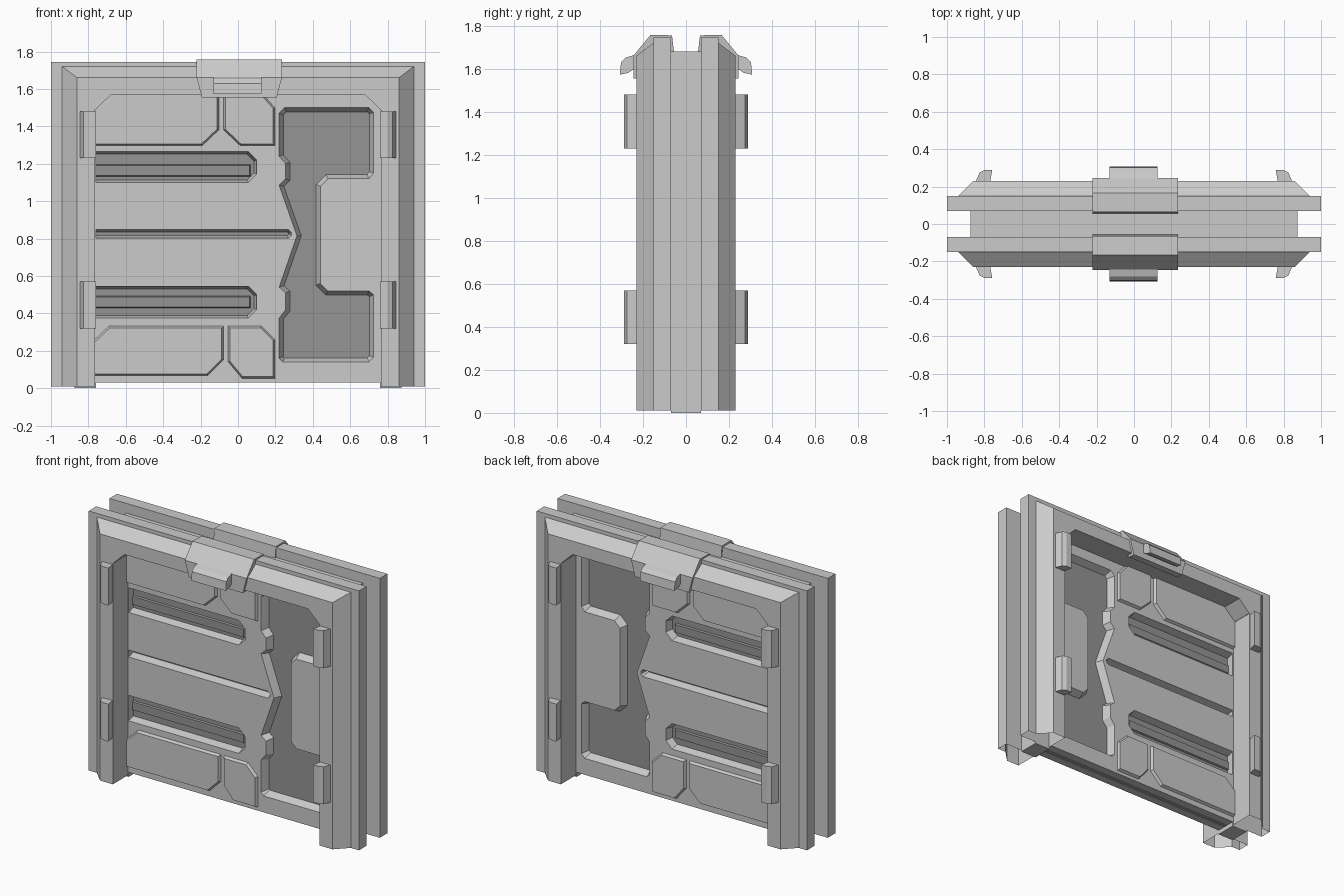
import bpy, bmesh
from mathutils import Vector

if "Cube" in bpy.data.objects:
    bpy.data.objects.remove(bpy.data.objects["Cube"])

dark = bpy.data.materials.new("dark_grey")
dark.diffuse_color = (0.3, 0.3, 0.3, 1)
dark.use_nodes = True
dark.node_tree.nodes["Principled BSDF"].inputs["Base Color"].default_value = dark.diffuse_color


def finish(name, bm, mirror="", mat=None):
    """Turn a bmesh into an object; mirror is any of 'x', 'y', 'xy'."""
    me = bpy.data.meshes.new(name)
    bm.to_mesh(me)
    bm.free()
    ob = bpy.data.objects.new(name, me)
    bpy.context.collection.objects.link(ob)
    if mat:
        me.materials.append(mat)
    if mirror:
        m = ob.modifiers.new("mirror", 'MIRROR')
        m.use_axis = ('x' in mirror, 'y' in mirror, False)
        m.use_mirror_merge = False
    return ob


def bridge(bm, rings):
    rows = [[bm.verts.new(p) for p in r] for r in rings]
    n = len(rows[0])
    for a, b in zip(rows, rows[1:]):
        for i in range(n):
            j = (i + 1) % n
            bm.faces.new((a[i], a[j], b[j], b[i]))
    return rows


def loft(name, rings, caps=True, **kw):
    """Bridge closed rings of 3D points."""
    bm = bmesh.new()
    rows = bridge(bm, rings)
    if caps:
        bm.faces.new(rows[0])
        bm.faces.new(rows[-1])
    bmesh.ops.recalc_face_normals(bm, faces=bm.faces)
    return finish(name, bm, **kw)


def box(name, x0, x1, y0, y1, z0, z1, **kw):
    return loft(name, [[(x0, y, z0), (x1, y, z0), (x1, y, z1), (x0, y, z1)] for y in (y0, y1)], **kw)


def inset(pts, d):
    """Mitred inward offset of a polygon in (x, z)."""
    p = [Vector(q) for q in pts]
    n = len(p)
    if sum(p[i - 1].x * p[i].y - p[i].x * p[i - 1].y for i in range(n)) < 0:
        d = -d
    out = []
    for i in range(n):
        a = (p[i] - p[i - 1]).normalized()
        b = (p[(i + 1) % n] - p[i]).normalized()
        na, nb = Vector((-a.y, a.x)), Vector((-b.y, b.x))
        out.append(p[i] + (na + nb) * (d / (1 + na.dot(nb))))
    return out


def prism(name, pts, y0, d0, y1, d1, **kw):
    """Polygon in (x, z) from y0 to y1 with an inset at each end."""
    return loft(name, [[(q.x, y, q.y) for q in inset(pts, d)] for y, d in ((y0, d0), (y1, d1))], **kw)


# Arched frame: a moulding swept up, across and down, with open feet
moulding = [(0, 0, -.07), (0, 0, -.15), (.06, .025, -.15), (.14, .085, -.23),
            (.235, .175, -.23), (.235, .175, -.07)]
rings = []
for sx, foot in ((-1, True), (-1, False), (1, False), (1, True)):
    rings.append([(sx * (1 - dx), y, .01 if foot else 1.745 - dz) for dx, dz, y in moulding])
loft("door_frame", rings, mirror="y", caps=False)
prism("frame_corner_gusset", [(.77, 1.575), (.68, 1.575), (.68, 1.568), (.762, 1.49), (.77, 1.49)],
      -.06, 0, -.2299, 0, mirror="xy")

# Recessed core between the two frame halves
box("core_post", .76, .875, -.0695, .0695, 0, 1.68, mirror="x")
box("core_header", -.76, .76, -.0695, .0695, 1.6, 1.68)

# Dark floor behind the openings
box("inner_panel", -.8, .8, -.02, .02, .03, 1.6, mat=dark)

# Door skin: a face with three slots open to the left and a notched window,
# each edge sloping back to the dark floor
outline = [(-.78, .03), (.78, .03), (.78, 1.6), (-.78, 1.6)]
for z0, z1, x1, c in ((1.1, 1.265, .1, .045), (.802, .848, .285, .015), (.375, .545, .1, .045)):
    outline += [(-.78, z1), (x1 - c, z1), (x1, z1 - c), (x1, z0 + c), (x1 - c, z0), (-.78, z0)]
window = [(.22, 1.47), (.25, 1.5), (.70, 1.5), (.725, 1.475), (.725, 1.15), (.70, 1.12),
          (.48, 1.12), (.44, 1.08), (.44, .56), (.48, .52), (.70, .52), (.725, .50),
          (.725, .165), (.70, .14), (.24, .14), (.22, .16), (.22, .375), (.255, .42),
          (.255, .51), (.22, .54), (.315, .815), (.22, 1.085), (.255, 1.12),
          (.255, 1.2), (.22, 1.24)]
bm = bmesh.new()
rim = []
for pts, d in ((outline, -.014), (window, .022)):
    front = [(x, -.07, z) for x, z in pts]
    back = [(q.x, -.02, max(q.y, .03)) for q in inset(pts, d)]
    row = bridge(bm, [front, back])[0]
    rim += [bm.edges.get((row[i - 1], row[i])) for i in range(len(row))]
bmesh.ops.triangle_fill(bm, edges=rim, use_beauty=True, use_dissolve=False, normal=(0, -1, 0))
bmesh.ops.recalc_face_normals(bm, faces=bm.faces)
flat = [f for f in bm.faces if all(abs(v.co.y + .07) < 1e-5 for v in f.verts)]
if sum(f.normal.y for f in flat) > 0:
    bmesh.ops.reverse_faces(bm, faces=bm.faces)
finish("door_skin", bm, mirror="y")

# Low rails inside the two wide slots
for z in (1.165, .46):
    prism("slot_rail", [(-.78, z - .035), (.07, z - .035), (.07, z + .035), (-.78, z + .035)],
          -.015, 0, -.03, .008, mirror="y", mat=dark)

# Raised armour plates
plates = {
    "upper_wide_plate": [(-.78, 1.295), (-.19, 1.295), (-.1, 1.38), (-.1, 1.59), (-.78, 1.59)],
    "upper_small_plate": [(-.08, 1.59), (-.08, 1.38), (.01, 1.295), (.2, 1.295), (.2, 1.5), (.12, 1.59)],
    "lower_wide_plate": [(-.78, .065), (-.16, .065), (-.075, .15), (-.075, .335), (-.69, .335), (-.78, .25)],
    "lower_small_plate": [(-.055, .335), (-.055, .14), (.02, .05), (.2, .05), (.2, .26), (.125, .335)],
}
for name, pts in plates.items():
    prism(name, pts, -.065, 0, -.088, .012, mirror="y")

# Clips on the inner edges of the posts
clip = [(.77, -.222), (.758, -.288), (.80, -.288), (.826, -.275), (.848, -.222)]
for z0, z1 in ((1.23, 1.48), (.32, .57)):
    loft("post_clip", [[(x, y, z) for x, y in clip] for z in (z0, z1)], mirror="xy")

# Top latch saddle and its hooked handle
saddle = [(-.055, 1.67), (-.065, 1.755), (-.165, 1.757), (-.245, 1.66), (-.245, 1.555), (-.2, 1.555)]
loft("latch_saddle", [[(.007 + s * (.2 if z < 1.6 else .228), y, z) for y, z in saddle] for s in (-1, 1)],
     mirror="y")
hook = [(-.235, 1.665), (-.28, 1.652), (-.302, 1.63), (-.308, 1.572), (-.27, 1.58), (-.24, 1.6)]
loft("latch_handle", [[(x, y, z) for y, z in hook] for x in (-.13, .125)], mirror="y")
